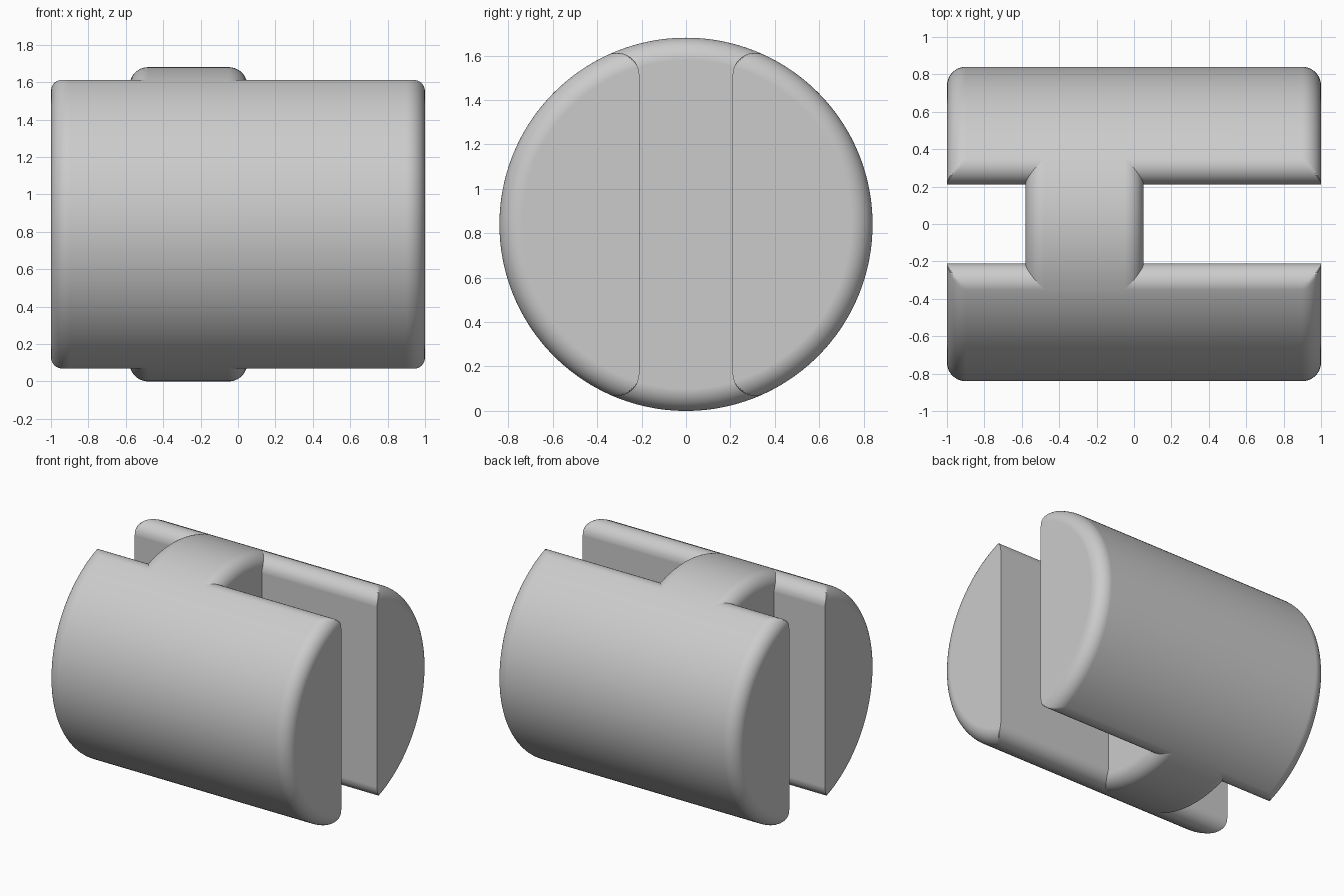
import bpy
import bmesh
from math import sin, cos, acos, atan2, radians, pi

RADIUS = 0.84          # outer barrel radius
FILLET = 0.1           # rounding of every outer edge
GAP = 0.21             # half width of the slots
STEPS = 12             # segments per rounding
CORE = RADIUS - FILLET

cube = bpy.data.objects.get("Cube")
if cube:
    bpy.data.objects.remove(cube, do_unlink=True)

grey = bpy.data.materials.new("light_grey")
grey.use_nodes = True
colour = (0.6, 0.6, 0.6, 1)
grey.diffuse_color = colour
grey.node_tree.nodes["Principled BSDF"].inputs["Base Color"].default_value = colour


def stations(x0, x1):
    """Positions along x with the barrel radius there, rounded at both ends."""
    turns = [i * pi / 2 / STEPS for i in range(STEPS + 1)]
    start = [(x0 + FILLET * (1 - cos(t)), CORE + FILLET * sin(t)) for t in turns]
    end = [(x1 - FILLET * (1 - cos(t)), CORE + FILLET * sin(t)) for t in reversed(turns)]
    return start + end


def loft(name, x0, x1, section):
    """Skin the cross-sections section(radius) from x0 to x1 and cap the ends."""
    bm = bmesh.new()
    rings = [[bm.verts.new((x, y, z + RADIUS)) for y, z in section(r)]
             for x, r in stations(x0, x1)]
    count = len(rings[0])
    for a, b in zip(rings, rings[1:]):
        for i in range(count):
            j = (i + 1) % count
            bm.faces.new((a[i], a[j], b[j], b[i]))
    bm.faces.new(rings[0])
    bm.faces.new(rings[-1])
    bmesh.ops.recalc_face_normals(bm, faces=bm.faces)
    mesh = bpy.data.meshes.new(name)
    bm.to_mesh(mesh)
    bm.free()
    mesh.materials.append(grey)
    obj = bpy.data.objects.new(name, mesh)
    bpy.context.collection.objects.link(obj)
    bpy.ops.object.select_all(action="DESELECT")
    obj.select_set(True)
    bpy.context.view_layer.objects.active = obj
    bpy.ops.object.shade_smooth_by_angle(angle=radians(30))
    normals = obj.modifiers.new("even_shading", "WEIGHTED_NORMAL")
    normals.keep_sharp = True
    return obj


# Rounded corner of the half-round section: centre and where it meets the arc
corner_y = GAP + FILLET
corner_z = (CORE ** 2 - corner_y ** 2) ** 0.5
meet = atan2(corner_y, corner_z)           # measured from straight up

# Corner points lie on the end-rounding radii, so the mitre edges stay crisp
swing = [pi / 2 + meet, pi / 2 + meet - radians(10)]
for i in range(STEPS + 1):
    r = CORE + FILLET * sin(i * pi / 2 / STEPS)
    c = (r * r - CORE ** 2 - FILLET ** 2) / (2 * CORE * FILLET)
    swing.append(acos(min(1, c)))
corner = [(corner_y + FILLET * sin(meet - s), corner_z + FILLET * cos(meet - s))
          for s in swing]
ARC = 64
arc = [meet + (pi - 2 * meet) * i / ARC for i in range(1, ARC)]
half_round = (corner + [(RADIUS * sin(a), RADIUS * cos(a)) for a in arc]
              + [(y, -z) for y, z in reversed(corner)])


def half_section(side):
    def section(radius):
        points = []
        for y, z in half_round:
            k = min(1, radius / (y * y + z * z) ** 0.5)
            points.append((side * y * k, z * k))
        return points
    return section


def web_section(radius):
    """Upper and lower arcs that bridge the two halves."""
    angles = [meet * (i / STEPS - 1) for i in range(2 * STEPS + 1)]
    angles += [a + pi for a in angles]
    return [(radius * sin(a), radius * cos(a)) for a in angles]


# Two half-round blocks and the web joining them
loft("front_half", -1, 1, half_section(-1))
loft("back_half", -1, 1, half_section(1))
loft("joining_web", -0.58, 0.05, web_section)
